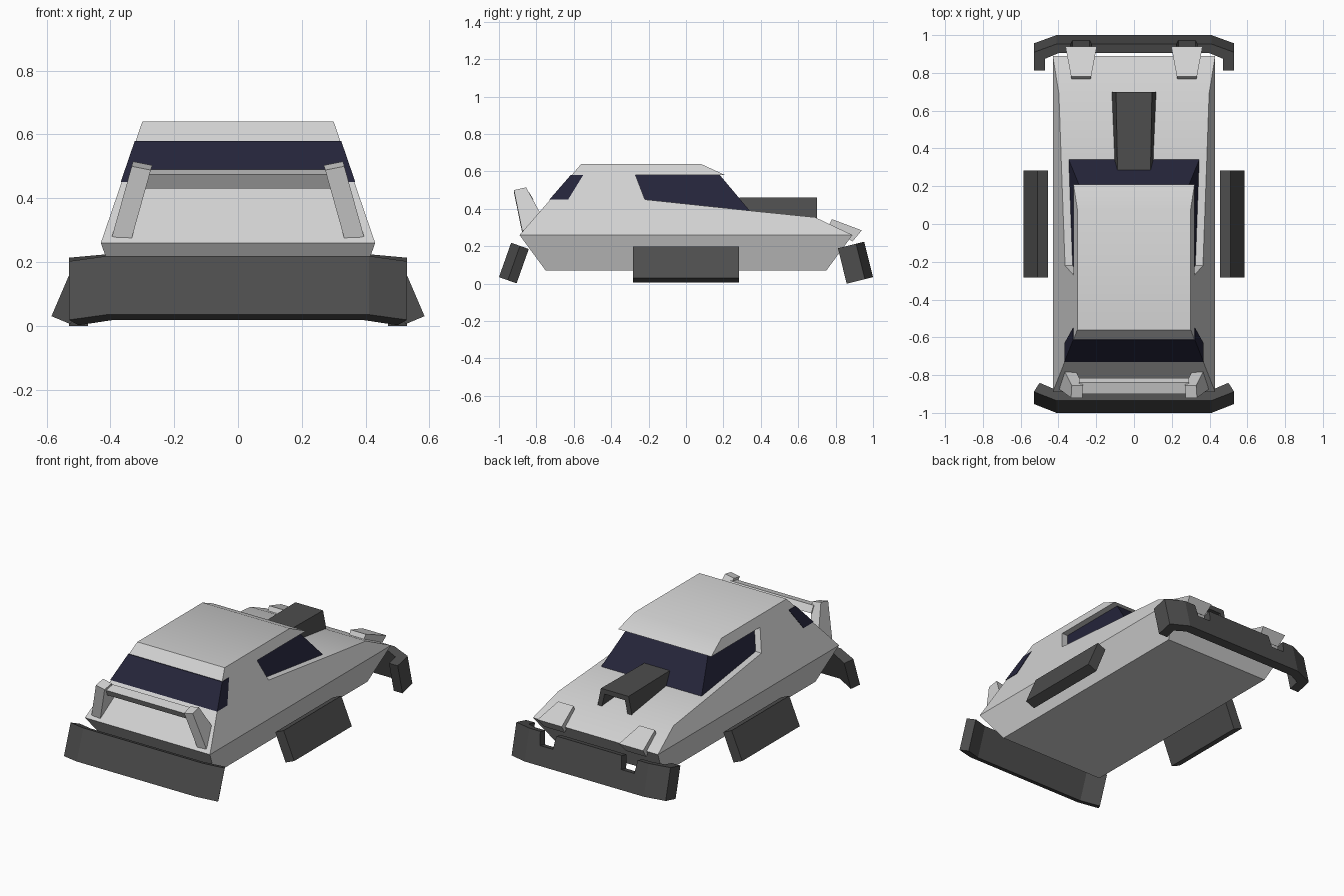
import bpy, bmesh, math
from mathutils import Vector, Matrix

if "Cube" in bpy.data.objects:
    bpy.data.objects.remove(bpy.data.objects["Cube"])


def material(name, rgb):
    m = bpy.data.materials.new(name)
    m.diffuse_color = (*rgb, 1)
    m.use_nodes = True
    m.node_tree.nodes["Principled BSDF"].inputs["Base Color"].default_value = m.diffuse_color
    return m


PAINT = material("light grey paint", (0.65, 0.65, 0.65))
TRIM = material("dark grey trim", (0.075, 0.075, 0.075))
GLASS = material("navy glass", (0.018, 0.018, 0.042))


def solid(name, ring_a, ring_b, mat, smooth=False):
    """Closed solid between two matching rings of points."""
    bm = bmesh.new()
    a = [bm.verts.new(p) for p in ring_a]
    b = [bm.verts.new(p) for p in ring_b]
    bm.faces.new(a)
    bm.faces.new(b)
    for i in range(len(a)):
        j = (i + 1) % len(a)
        bm.faces.new((a[i], a[j], b[j], b[i]))
    bmesh.ops.recalc_face_normals(bm, faces=bm.faces)
    me = bpy.data.meshes.new(name)
    bm.to_mesh(me)
    bm.free()
    me.materials.append(mat)
    ob = bpy.data.objects.new(name, me)
    bpy.context.collection.objects.link(ob)
    if smooth:
        bpy.ops.object.select_all(action='DESELECT')
        ob.select_set(True)
        bpy.context.view_layer.objects.active = ob
        bpy.ops.object.shade_smooth_by_angle(angle=math.radians(30))
    return ob


def flank(z, inset=0.0):
    """Half width of the sloping cabin side at height z."""
    return 0.43 - 0.342 * (z - 0.26) - inset


def cabin_slice(name, profile, mat, inset=0.0, smooth=False):
    rings = [[(s * flank(z, inset), y, z) for y, z in profile] for s in (-1, 1)]
    return solid(name, *rings, mat, smooth)


# Lower hull, tapering to a narrower floor
rect = lambda x, y, z: [(-x, -y, z), (x, -y, z), (x, y, z), (-x, y, z)]
solid("lower_hull", rect(0.43, 0.89, 0.26), rect(0.365, 0.75, 0.07), PAINT)

# Upper body with an open notch for the windscreen and side windows
cabin_slice("upper_body", [(0.89, 0.26), (0.69, 0.355), (0.345, 0.39), (-0.22, 0.45),
                           (-0.27, 0.58), (0.21, 0.58), (0.08, 0.64), (-0.56, 0.64),
                           (-0.89, 0.26)], PAINT, smooth=True)

# Glasshouse set back inside the notch
cabin_slice("front_glass", [(0.345, 0.385), (-0.23, 0.445), (-0.28, 0.582), (0.18, 0.582)],
            GLASS, inset=0.04)

# Rear window wrapping round to the quarter windows
cabin_slice("rear_glass", [(-0.73, 0.45), (-0.63, 0.45), (-0.55, 0.58), (-0.617, 0.58)],
            GLASS, inset=-0.003)

# Bonnet scoop: inverted channel with splayed walls, open in front
arch = [(-0.12, 0.34), (-0.095, 0.46), (0.095, 0.46), (0.12, 0.34),
        (0.09, 0.34), (0.07, 0.43), (-0.07, 0.43), (-0.09, 0.34)]
solid("bonnet_scoop", [(x, 0.70, z) for x, z in arch],
      [(x * 0.92, 0.285, z) for x, z in arch], TRIM)

# Tail wing cross bar
bar = [(-0.90, 0.475), (-0.84, 0.49), (-0.815, 0.45), (-0.87, 0.43)]
solid("wing_bar", [(-0.29, y, z) for y, z in bar], [(0.29, y, z) for y, z in bar], PAINT)

for side, s in (("left", -1), ("right", 1)):
    # Wing legs leaning inwards
    leg = [(-0.92, 0.50), (-0.855, 0.515), (-0.775, 0.37), (-0.875, 0.28)]
    lean = lambda z, x: s * (x - 0.28 * (z - 0.28))
    solid(f"wing_leg_{side}", [(lean(z, 0.335), y, z - 0.012) for y, z in leg],
          [(lean(z, 0.395), y, z) for y, z in leg], PAINT)

    # Lamp pods flaring out towards the nose
    pod = [(0.765, 0.315, 0.05), (0.78, 0.345, 0.053), (0.94, 0.285, 0.083), (0.89, 0.225, 0.07)]
    solid(f"lamp_pod_{side}", [(s * 0.28 - w, y, z) for y, z, w in pod],
          [(s * 0.28 + w, y, z) for y, z, w in pod], PAINT)

    # Tilted side skirts
    skirt = [(0.512, 0.20), (0.585, 0.03), (0.525, 0.005), (0.455, 0.175)]
    solid(f"side_skirt_{side}", [(s * x, -0.283, z) for x, z in skirt],
          [(s * x, 0.283, z) for x, z in skirt], TRIM)


def bumper(name, half_plan, end, tilt):
    """Half plan is (x, depth inwards); end is -1 for the tail, 1 for the nose."""
    plan = half_plan + [(-x, u) for x, u in reversed(half_plan)]
    frame = Matrix.Translation((0, end, 0.035)) @ Matrix.Rotation(end * math.radians(tilt), 4, 'X')
    at = lambda h: [frame @ Vector((x, -end * u, h)) for x, u in plan]
    return solid(name, at(0), at(0.195), TRIM), frame


# Bumpers: angled tail blade and nose bar with returned ends
bumper("tail_bumper", [(0.41, 0), (0.53, 0.05), (0.50, 0.10), (0.39, 0.05)], -1, 19.5)
nose, frame = bumper("nose_bumper", [(0.41, 0), (0.53, 0.045), (0.53, 0.145),
                                     (0.47, 0.145), (0.47, 0.08), (0.40, 0.05)], 1, 14)

# Notches in the nose bar below the lamp pods
for s in (-1, 1):
    cut = [(0.225, 0.3), (0.335, 0.3), (0.335, 0.195), (0.325, 0.115), (0.235, 0.115), (0.225, 0.195)]
    cutter = solid("notch_cutter", *[[frame @ Vector((s * x, y, z)) for x, z in cut]
                                     for y in (-0.2, 0.1)], TRIM)
    cutter.hide_render = True
    cutter.hide_set(True)
    mod = nose.modifiers.new("lamp notch", 'BOOLEAN')
    mod.operation = 'DIFFERENCE'
    mod.solver = 'EXACT'
    mod.object = cutter
